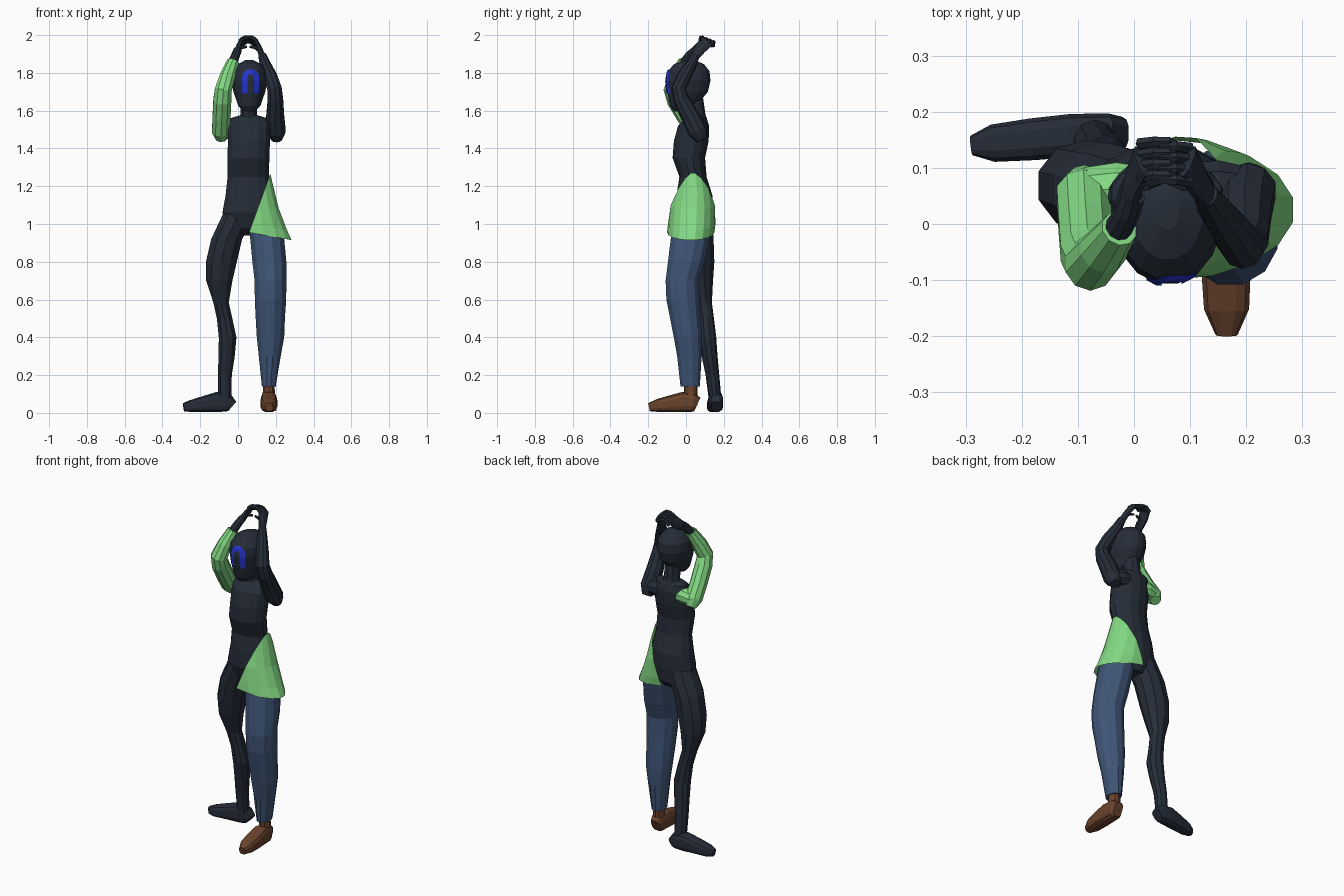
import bpy, bmesh, math
from mathutils import Vector
from mathutils.bvhtree import BVHTree


def material(name, rgb):
    m = bpy.data.materials.new(name)
    m.diffuse_color = (*rgb, 1)
    return m


DARK = material("dark navy", (0.019, 0.026, 0.040))
GREEN = material("light green", (0.23, 0.70, 0.23))
DENIM = material("denim blue", (0.050, 0.092, 0.185))
BROWN = material("shoe brown", (0.14, 0.056, 0.026))
BLUE = material("bright blue", (0.018, 0.036, 0.62))


def make_object(name, bm, mat):
    bmesh.ops.recalc_face_normals(bm, faces=bm.faces)
    me = bpy.data.meshes.new(name)
    bm.to_mesh(me)
    bm.free()
    me.materials.append(mat)
    ob = bpy.data.objects.new(name, me)
    bpy.context.collection.objects.link(ob)
    return ob


def loft_mesh(rings, n=10, ref=(1, 0, 0), flat=False, power=1.0, caps=True):
    """Join elliptical sections (x, y, z, ru, rv) along a path."""
    bm = bmesh.new()
    pts = [Vector(r[:3]) for r in rings]
    loops = []
    for i, r in enumerate(rings):
        t = (pts[min(i + 1, len(pts) - 1)] - pts[max(i - 1, 0)]).normalized()
        if flat:
            t = Vector((0, 0, 1))
        u = Vector(ref)
        u = (u - t * u.dot(t)).normalized()
        v = t.cross(u)
        loop = []
        for k in range(n):
            a = math.tau * (k + 0.5) / n
            c, s = math.cos(a), math.sin(a)
            c = math.copysign(abs(c) ** power, c)
            s = math.copysign(abs(s) ** power, s)
            loop.append(bm.verts.new(pts[i] + u * c * r[3] + v * s * r[-1]))
        loops.append(loop)
    for a, b in zip(loops, loops[1:]):
        for k in range(n):
            bm.faces.new((a[k], a[(k + 1) % n], b[(k + 1) % n], b[k]))
    if caps:
        bm.faces.new(loops[0])
        bm.faces.new(loops[-1])
    return bm


def loft(name, rings, mat, **kw):
    return make_object(name, loft_mesh(rings, **kw), mat)


# torso and neck
loft("torso", [
    (.05, .06, .94, .06, .045), (.05, .055, .98, .105, .08),
    (.052, .045, 1.06, .138, .098), (.057, .045, 1.15, .126, .095),
    (.054, .037, 1.25, .112, .072), (.055, .015, 1.35, .114, .086),
    (.058, .028, 1.44, .114, .092), (.059, .04, 1.52, .116, .082),
    (.058, .055, 1.56, .10, .055), (.057, .055, 1.575, .05, .04)],
    DARK, n=14, flat=True)
loft("neck", [(.057, .06, 1.54, .062, .055), (.057, .055, 1.58, .046, .048),
              (.057, .04, 1.67, .046, .05)], DARK, flat=True)

# head
head = loft("head", [
    (.06, -.035, 1.595, .03, .03), (.06, -.015, 1.625, .06, .07),
    (.06, .008, 1.70, .086, .11), (.06, .012, 1.76, .097, .12),
    (.06, .014, 1.81, .09, .112), (.06, .016, 1.847, .062, .08),
    (.06, .018, 1.868, .02, .028)], DARK, n=16, flat=True)

# blue arch on the face, laid onto the head surface
tree = BVHTree.FromPolygons([v.co for v in head.data.vertices],
                            [p.vertices[:] for p in head.data.polygons])
path = [(-1, 0, -.085 + .0213 * k) for k in range(4)]
path += [(math.cos(a), math.sin(a), 0) for a in
         [math.pi * (1 - k / 10) for k in range(11)]]
path += [(1, 0, -.0213 * k) for k in range(1, 5)]
bm = bmesh.new()
rows = []
for cx, sz, dz in path:
    row = []
    for j in range(4):
        rad = .018 + .009 * j
        x, z = .067 + cx * rad, 1.775 + sz * rad + dz
        hit = tree.ray_cast(Vector((x, -1, z)), Vector((0, 1, 0)))[0]
        row.append(bm.verts.new((x, hit.y - .005, z)))
    rows.append(row)
for a, b in zip(rows, rows[1:]):
    for j in range(3):
        bm.faces.new((a[j], a[j + 1], b[j + 1], b[j]))
make_object("face_arch", bm, BLUE)

# bare leg with foot turned outwards
loft("dark_leg", [
    (.0, .05, 1.06, .08, .08), (-.03, .055, .98, .088, .086),
    (-.06, .06, .92, .086, .086), (-.088, .068, .80, .086, .082),
    (-.099, .075, .70, .073, .068), (-.09, .092, .585, .043, .045),
    (-.071, .104, .5, .043, .044), (-.055, .112, .4, .049, .048),
    (-.06, .125, .3, .045, .042), (-.07, .14, .2, .039, .036),
    (-.07, .152, .09, .037, .034), (-.07, .155, .03, .036, .034)],
    DARK, flat=True)
loft("dark_foot", [
    (-.03, .162, .035, .03, .032), (-.05, .162, .052, .036, .048),
    (-.11, .158, .058, .039, .054), (-.18, .151, .047, .038, .043),
    (-.25, .144, .036, .034, .032), (-.288, .14, .03, .018, .022)],
    DARK, n=12, ref=(0, 1, 0), power=.65)

# trouser leg and shoe
loft("trouser_leg", [
    (.15, .03, 1.03, .085, .09), (.153, .026, .94, .093, .108),
    (.166, .002, .8, .093, .101), (.172, -.02, .7, .087, .091),
    (.172, -.016, .6, .086, .091), (.171, -.003, .5, .080, .084),
    (.172, .01, .4, .075, .077), (.168, .018, .3, .06, .067),
    (.163, .022, .14, .038, .053)], DENIM, n=12, flat=True)
loft("shoe_ankle", [(.163, .025, .04, .036, .036), (.163, .025, .16, .032, .036)],
     BROWN, flat=True)
loft("shoe", [
    (.163, .06, .045, .028, .04), (.163, .04, .054, .04, .05),
    (.163, -.02, .058, .043, .054), (.164, -.08, .049, .045, .045),
    (.165, -.15, .039, .041, .035), (.165, -.196, .03, .02, .022)],
    BROWN, n=12, power=.65)

# half skirt, sliced off along a slanted plane
bm = loft_mesh([
    (.06, .038, 1.27, .112, .075), (.06, .04, 1.2, .13, .1),
    (.062, .036, 1.1, .155, .124), (.062, .03, 1.0, .2, .127),
    (.062, .025, .955, .225, .125)], n=18, flat=True, caps=False)
for v in bm.verts:
    v.co.z -= max(0, v.co.x - .06) * .18 * (1.27 - v.co.z) / .315
bmesh.ops.bisect_plane(bm, geom=bm.verts[:] + bm.edges[:] + bm.faces[:],
                       plane_co=(.06, 0, .96), plane_no=(.29, 0, -.105),
                       clear_inner=True)
make_object("half_skirt", bm, GREEN)

# arms raised over the head
loft("dark_shoulder", [(.08, .06, 1.5, .05), (.15, .062, 1.505, .054),
                       (.21, .06, 1.495, .042)], DARK, ref=(0, 1, 0))
loft("dark_arm", [
    (.205, .085, 1.445, .028), (.203, .062, 1.49, .052), (.197, .022, 1.57, .05),
    (.198, -.025, 1.66, .043), (.194, -.04, 1.715, .04), (.172, -.012, 1.78, .037),
    (.142, .03, 1.85, .029), (.128, .052, 1.895, .022)], DARK)
loft("green_shoulder", [(.04, .06, 1.5, .04), (-.03, .062, 1.5, .05),
                        (-.09, .06, 1.49, .042)], GREEN, ref=(0, 1, 0))
loft("green_sleeve", [
    (-.088, .08, 1.45, .03), (-.09, .055, 1.49, .05), (-.087, .0, 1.57, .05),
    (-.083, -.052, 1.655, .05), (-.078, -.072, 1.71, .047),
    (-.055, -.048, 1.78, .043), (-.026, -.008, 1.86, .033)], GREEN)
loft("green_arm_wrist", [(-.035, -.02, 1.84, .026), (-.012, .02, 1.895, .023),
                         (-.002, .05, 1.92, .022)], DARK)

# hands meeting above the head
for side, wrist, s in (("right", (-.012, .025, 1.895), 1), ("left", (.128, .05, 1.89), -1)):
    kx = .055 - s * .04
    loft(side + "_palm", [(*wrist, .023, .018),
                          ((wrist[0] + kx) / 2, .08, 1.935, .034, .015),
                          (kx, .112, 1.968, .038, .012)],
         DARK, n=8, ref=(0, 1, 0))
    for i in range(4):
        y = .083 + .02 * i + s * .004
        z = 1.975 - .008 * i
        loft(f"{side}_finger_{i + 1}", [
            (kx - s * .005, y - .004, z - .008, .011), (.055 - s * .018, y, z + .014, .010),
            (.055 + s * .006, y, z + .014, .009), (.055 + s * .028, y - .008, z - .002, .006)],
            DARK, n=6, ref=(0, 1, 0))
    loft(side + "_thumb", [
        (kx - s * .02, .07, 1.92, .012), (kx + s * .005, .068, 1.936, .010),
        (.055 - s * .008, .075, 1.938, .006)], DARK, n=6, ref=(0, 1, 0))
